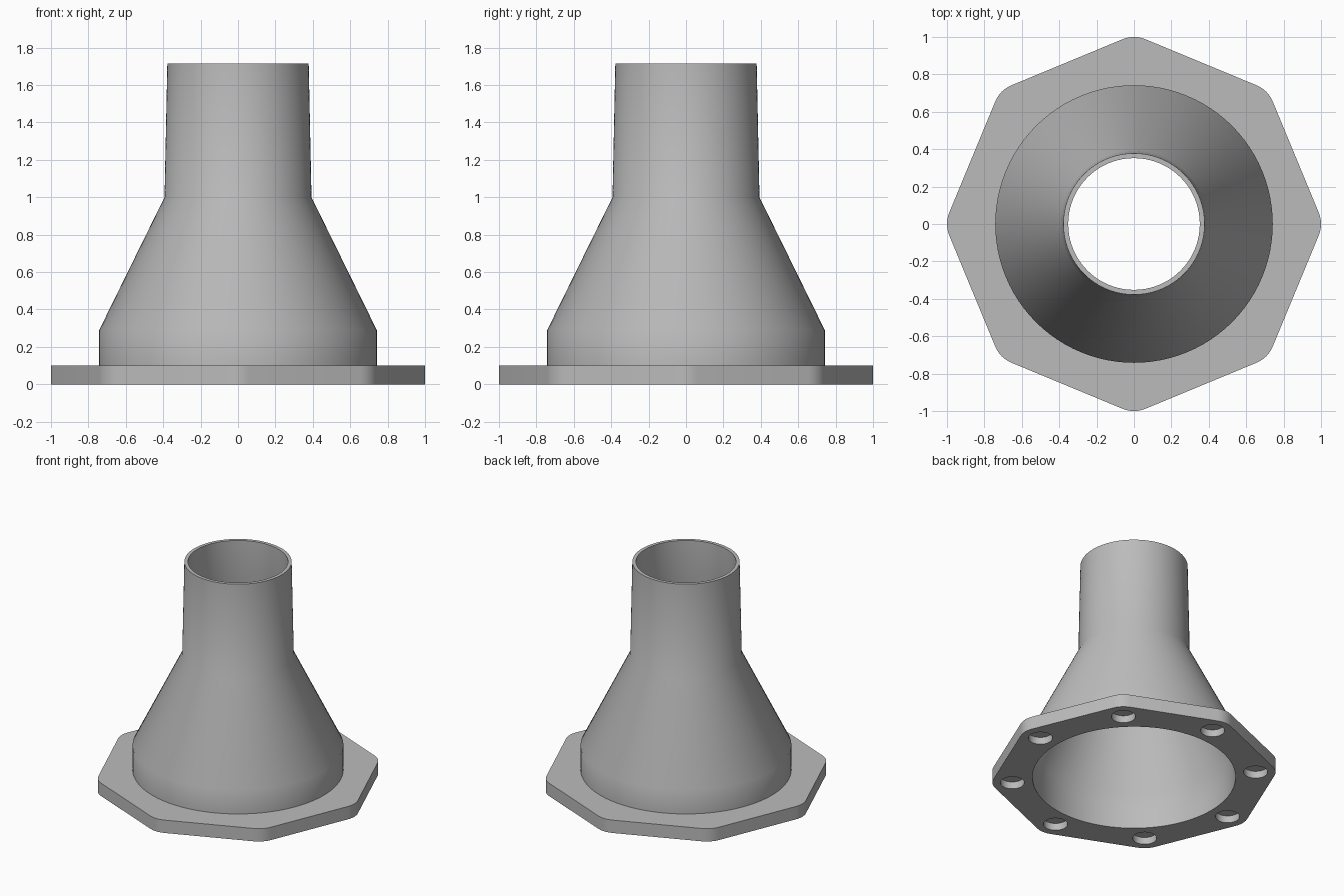
import bpy, bmesh
from math import sin, cos, pi, radians
from mathutils import Matrix, Vector

if "Cube" in bpy.data.objects:
    bpy.data.objects.remove(bpy.data.objects["Cube"])

SEG = 96
FLANGE_H, BORE_R = 0.10, 0.715

grey = bpy.data.materials.new("plain grey")
grey.use_nodes = True
grey.diffuse_color = (0.5, 0.5, 0.5, 1)
grey.node_tree.nodes["Principled BSDF"].inputs["Base Color"].default_value = (0.5, 0.5, 0.5, 1)


def make_object(name, bm):
    bmesh.ops.recalc_face_normals(bm, faces=bm.faces)
    mesh = bpy.data.meshes.new(name)
    bm.to_mesh(mesh)
    bm.free()
    mesh.materials.append(grey)
    obj = bpy.data.objects.new(name, mesh)
    bpy.context.collection.objects.link(obj)
    return obj


def shade(obj):
    bpy.ops.object.select_all(action='DESELECT')
    obj.select_set(True)
    bpy.context.view_layer.objects.active = obj
    bpy.ops.object.shade_smooth_by_angle(angle=radians(30))


def lathe(name, profile):
    """Spin a closed (radius, height) profile around z."""
    bm = bmesh.new()
    rings = [[bm.verts.new((r * cos(2 * pi * i / SEG), r * sin(2 * pi * i / SEG), z))
              for i in range(SEG)] for r, z in profile]
    for a, b in zip(rings, rings[1:] + rings[:1]):
        for i in range(SEG):
            j = (i + 1) % SEG
            bm.faces.new((a[i], a[j], b[j], b[i]))
    return make_object(name, bm)


def add_cylinder(bm, x, y, z0, z1, r, seg):
    bmesh.ops.create_cone(bm, cap_ends=True, segments=seg, radius1=r, radius2=r,
                          depth=z1 - z0, matrix=Matrix.Translation((x, y, (z0 + z1) / 2)))


# Octagonal plate with rounded corners
bm = bmesh.new()
corner_r, steps = 0.16, 6
centre_r = 1 - corner_r
outline = []
for k in range(8):
    a = k * pi / 4
    for s in range(steps + 1):
        t = a + (s / steps - 0.5) * pi / 4
        outline.append(bm.verts.new((centre_r * cos(a) + corner_r * cos(t),
                                     centre_r * sin(a) + corner_r * sin(t), 0)))
base = bm.faces.new(outline)
top = bmesh.ops.extrude_face_region(bm, geom=[base], use_keep_orig=True)
bmesh.ops.translate(bm, vec=Vector((0, 0, FLANGE_H)),
                    verts=[v for v in top["geom"] if isinstance(v, bmesh.types.BMVert)])
flange = make_object("flange", bm)

# Central bore and blind bolt holes cut into the underside
bm = bmesh.new()
add_cylinder(bm, 0, 0, -0.1, 0.3, BORE_R, SEG)
for k in range(8):
    a = k * pi / 4
    add_cylinder(bm, 0.86 * cos(a), 0.86 * sin(a), -0.1, 0.055, 0.085, 32)
cutter = make_object("hole_cutter", bm)
cutter.hide_render = True
cut = flange.modifiers.new("holes", 'BOOLEAN')
cut.operation = 'DIFFERENCE'
cut.solver = 'EXACT'
cut.object = cutter
bpy.context.view_layer.objects.active = flange
bpy.ops.object.modifier_apply(modifier=cut.name)
bpy.data.objects.remove(cutter)
shade(flange)

# Hollow funnel: collar, cone and slightly tapered neck
funnel = lathe("funnel", [
    (0.742, FLANGE_H), (0.742, 0.29), (0.393, 1.0), (0.378, 1.715),
    (0.352, 1.715), (0.366, 0.995), (BORE_R, 0.285), (BORE_R, FLANGE_H)])
shade(funnel)
